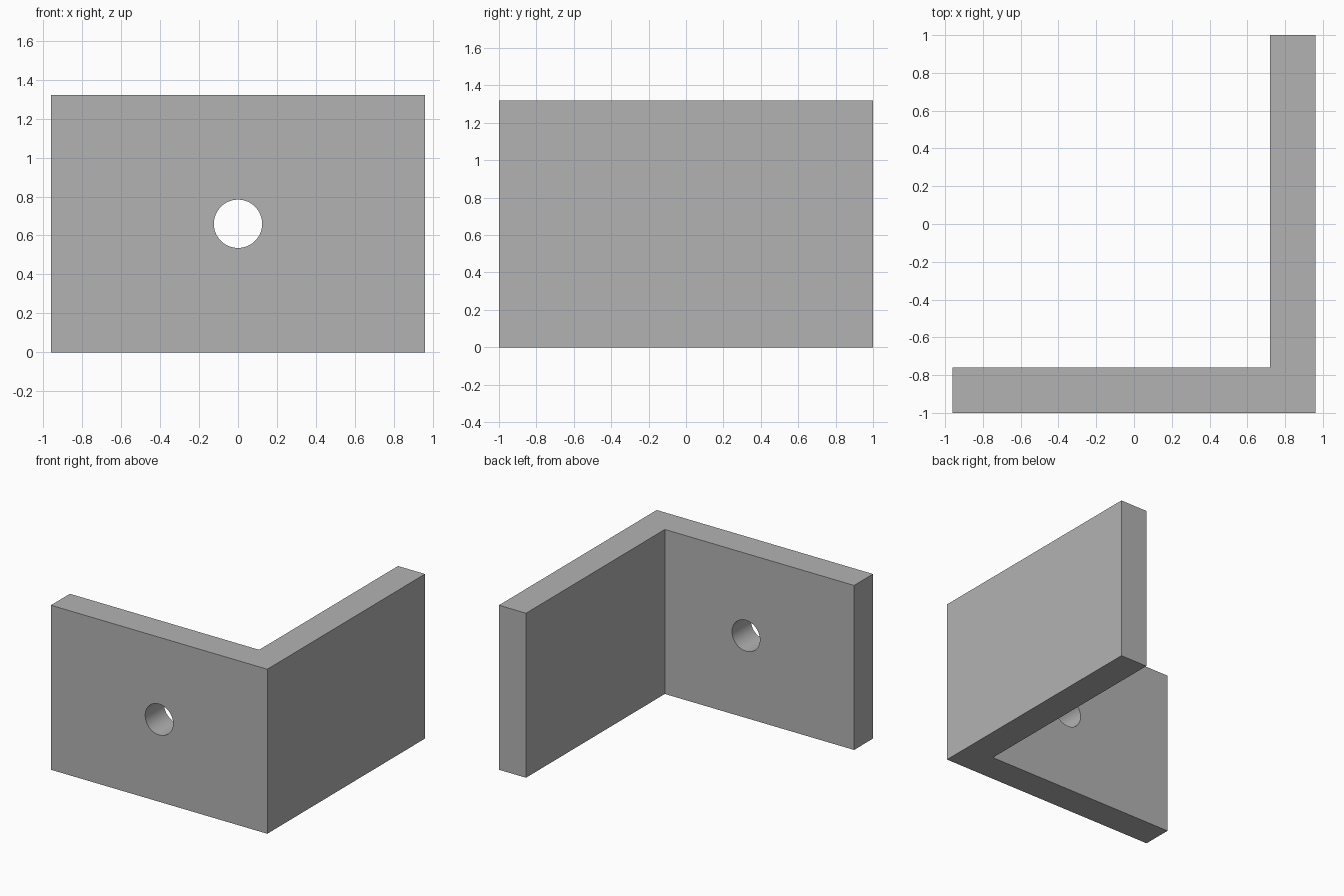
import bpy, bmesh, math

cube = bpy.data.objects.get("Cube")
if cube:
    bpy.data.objects.remove(cube, do_unlink=True)

HEIGHT = 1.32
HOLE_RADIUS = 0.124

# Plain grey material
grey = bpy.data.materials.new("plain_grey")
grey.use_nodes = True
colour = (0.45, 0.45, 0.45, 1)
grey.diffuse_color = colour
grey.node_tree.nodes["Principled BSDF"].inputs["Base Color"].default_value = colour

# L-shaped plan extruded upward
plan = [(-0.96, -1), (0.96, -1), (0.96, 1), (0.72, 1), (0.72, -0.76), (-0.96, -0.76)]
bm = bmesh.new()
base = bm.faces.new([bm.verts.new((x, y, 0)) for x, y in plan])
top = bmesh.ops.extrude_face_region(bm, geom=[base])["geom"]
bmesh.ops.translate(bm, vec=(0, 0, HEIGHT),
                    verts=[v for v in top if isinstance(v, bmesh.types.BMVert)])
bmesh.ops.recalc_face_normals(bm, faces=bm.faces)
mesh = bpy.data.meshes.new("angle_bracket")
bm.to_mesh(mesh)
bm.free()
mesh.materials.append(grey)
bracket = bpy.data.objects.new("angle_bracket", mesh)
bpy.context.collection.objects.link(bracket)

# Round hole through the front plate
bpy.ops.mesh.primitive_cylinder_add(vertices=64, radius=HOLE_RADIUS, depth=0.6,
                                    location=(0, -0.88, HEIGHT / 2),
                                    rotation=(math.pi / 2, 0, 0))
cutter = bpy.context.object
cutter.name = "hole_cutter"
cutter.data.materials.append(grey)
cutter.hide_render = True

bpy.ops.object.select_all(action="DESELECT")
bracket.select_set(True)
bpy.context.view_layer.objects.active = bracket
cut = bracket.modifiers.new("bolt_hole", "BOOLEAN")
cut.operation = "DIFFERENCE"
cut.solver = "EXACT"
cut.object = cutter
bpy.ops.object.modifier_apply(modifier=cut.name)
bpy.data.objects.remove(cutter, do_unlink=True)

# Smooth bore, crisp plate edges
bpy.ops.object.shade_smooth_by_angle(angle=math.radians(30))
